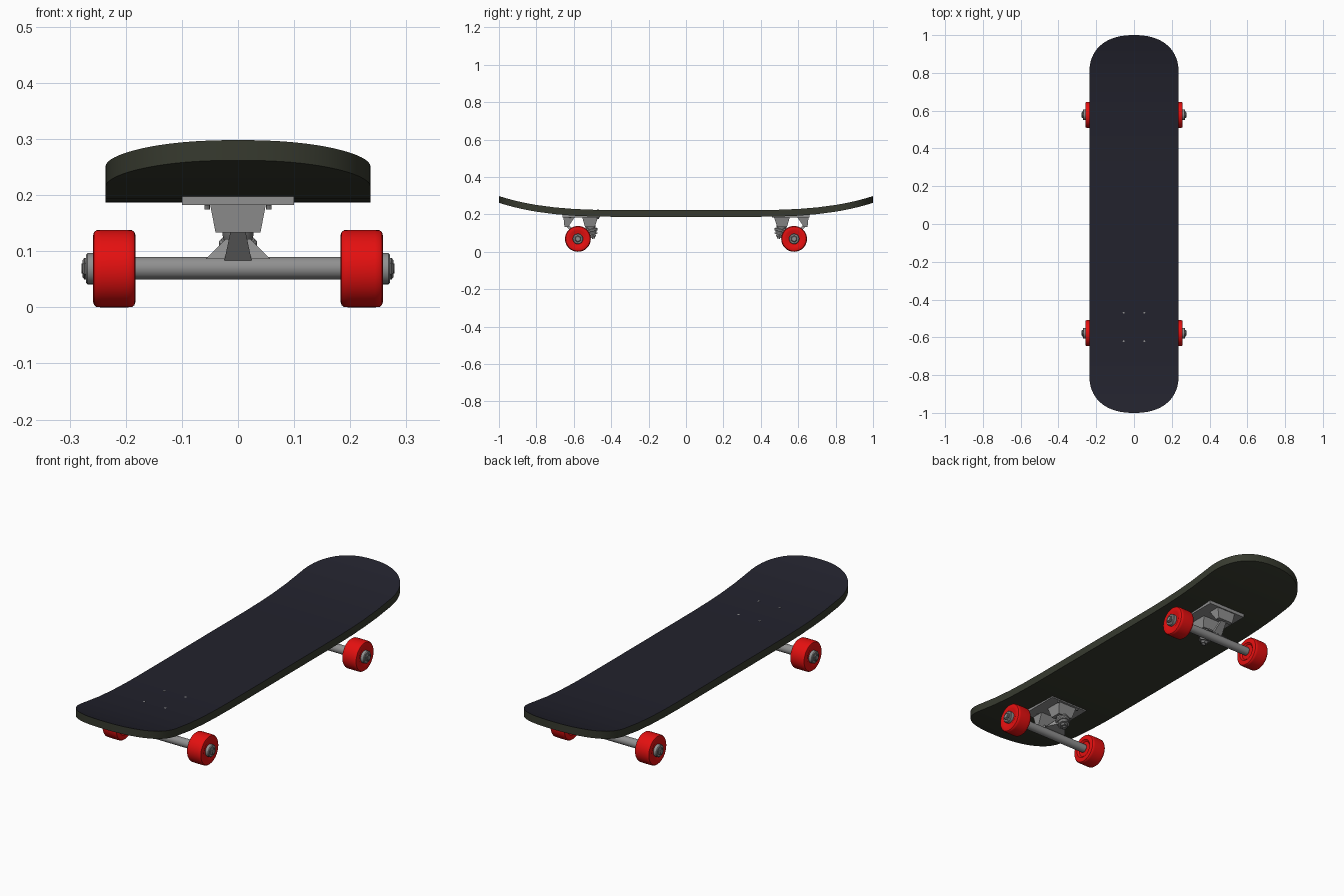
import bpy, bmesh, math
from mathutils import Vector

if "Cube" in bpy.data.objects:
    bpy.data.objects.remove(bpy.data.objects["Cube"])


def material(name, rgb):
    m = bpy.data.materials.new(name)
    m.diffuse_color = (*rgb, 1)
    m.use_nodes = True
    m.node_tree.nodes["Principled BSDF"].inputs["Base Color"].default_value = m.diffuse_color
    return m


GRIP = material("grip dark blue", (0.016, 0.016, 0.026))
WOOD = material("dark olive wood", (0.038, 0.042, 0.028))
RED = material("red urethane", (0.78, 0.005, 0.005))
METAL = material("grey metal", (0.28, 0.28, 0.28))
STEEL = material("dark steel", (0.17, 0.17, 0.17))


def finish(name, bm, mats, smooth=None):
    bmesh.ops.recalc_face_normals(bm, faces=bm.faces)
    me = bpy.data.meshes.new(name)
    bm.to_mesh(me)
    bm.free()
    for m in mats:
        me.materials.append(m)
    ob = bpy.data.objects.new(name, me)
    bpy.context.collection.objects.link(ob)
    if smooth:
        bpy.ops.object.select_all(action='DESELECT')
        ob.select_set(True)
        bpy.context.view_layer.objects.active = ob
        bpy.ops.object.shade_smooth_by_angle(angle=math.radians(smooth))
    return ob


def lathe(name, profile, origin, axis, mat, sides=32, smooth=35):
    """Spin (distance along axis, radius) points around an axis, capping the ends."""
    rot = Vector((0, 0, 1)).rotation_difference(Vector(axis))
    bm = bmesh.new()
    rings = []
    for h, r in profile:
        rings.append([bm.verts.new(Vector(origin) + rot @ Vector(
            (r * math.cos(math.tau * i / sides), r * math.sin(math.tau * i / sides), h)))
            for i in range(sides)])
    for a, b in zip(rings, rings[1:]):
        for i in range(sides):
            k = (i + 1) % sides
            bm.faces.new((a[i], a[k], b[k], b[i]))
    bm.faces.new(rings[0])
    bm.faces.new(rings[-1])
    return finish(name, bm, [mat], smooth)


def hull(name, points, mat):
    bm = bmesh.new()
    for p in points:
        bm.verts.new(p)
    bmesh.ops.convex_hull(bm, input=bm.verts)
    bmesh.ops.dissolve_limit(bm, angle_limit=0.01, verts=bm.verts, edges=bm.edges)
    return finish(name, bm, [mat])


def deck_z(y):
    return 0.223 + 0.075 * max(0, (abs(y) - 0.3) / 0.7) ** 3


# Deck: flat across, kicked up at both ends, rounded outline
half = [(0.236, 0.1 * i) for i in range(9)]
for i in range(1, 25):
    a = math.radians(88.5) * i / 24
    half.append((0.236 * math.cos(a) ** (2 / 2.3), 0.8 + 0.2 * math.sin(a) ** (2 / 2.3)))
rows = [(w, -y) for w, y in reversed(half[1:])] + half
bm = bmesh.new()
loops = []
for w, y in rows:
    z = deck_z(y)
    loops.append([bm.verts.new(p) for p in (
        (-w, y, z), (w, y, z), (w, y, z - 0.036), (-w, y, z - 0.036))])
for a, b in zip(loops, loops[1:]):
    for i in range(4):
        k = (i + 1) % 4
        f = bm.faces.new((a[i], a[k], b[k], b[i]))
        f.material_index = 0 if i == 0 else 1
for end in (loops[0], loops[-1]):
    bm.faces.new(end).material_index = 1
finish("deck", bm, [GRIP, WOOD], 40)

for label, s in (("front", -1), ("back", 1)):
    def box(x0, ya, yb, za, x1, yc, yd, zb):
        """Corners of a tapered block: upper rectangle, then lower rectangle."""
        return ([(sx * x0, s * y, za) for sx in (-1, 1) for y in (ya, yb)] +
                [(sx * x1, s * y, zb) for sx in (-1, 1) for y in (yc, yd)])

    # Baseplate with kingpin block (inboard) and pivot block (outboard)
    hull(label + "_baseplate", box(0.1, 0.46, 0.66, 0.198, 0.1, 0.46, 0.66, 0.182), METAL)
    hull(label + "_kingpin_block", box(0.05, 0.47, 0.555, 0.185, 0.038, 0.488, 0.54, 0.133), METAL)
    hull(label + "_pivot_block", box(0.05, 0.595, 0.655, 0.185, 0.04, 0.63, 0.65, 0.133), METAL)

    # Hanger: body around the axle tapering to the kingpin ring, and pivot nose
    hull(label + "_hanger_body",
         box(0.022, 0.515, 0.56, 0.122, 0.058, 0.558, 0.596, 0.086) +
         [(sx * 0.022, s * 0.515, 0.095) for sx in (-1, 1)], METAL)
    hull(label + "_pivot_nose",
         box(0.012, 0.625, 0.645, 0.142, 0.025, 0.565, 0.59, 0.08), METAL)
    lathe(label + "_hanger_axle", [(-0.185, 0.02), (0.185, 0.02)],
          (0, s * 0.578, 0.07), (1, 0, 0), METAL)

    # Kingpin leaning inboard: bushing, washer, ring, lower bushing, nut
    pin = (0, -s * 0.28, -1)
    top = (0, s * 0.513, 0.14)
    lathe(label + "_bushing", [(0, 0.025), (0.01, 0.028), (0.022, 0.025)], top, pin, STEEL)
    lathe(label + "_hanger_ring", [(0.02, 0.03), (0.024, 0.034), (0.032, 0.034), (0.036, 0.03)],
          top, pin, METAL)
    lathe(label + "_lower_bushing", [(0.035, 0.026), (0.048, 0.022)], top, pin, STEEL)
    lathe(label + "_kingpin_washer", [(0.047, 0.027), (0.051, 0.027)], top, pin, METAL)
    lathe(label + "_kingpin_nut", [(0.05, 0.018), (0.064, 0.018)], top, pin, STEEL, 6, None)
    lathe(label + "_kingpin_tip", [(0.06, 0.009), (0.072, 0.009)], top, pin, STEEL, 12)

    # Wheels, bearings and axle nuts
    for side, sx in (("left", -1), ("right", 1)):
        o = (0, s * 0.578, 0.069)
        ax = (sx, 0, 0)
        n = label + "_" + side
        lathe(n + "_wheel",
              [(0.19, 0.026), (0.19, 0.036), (0.183, 0.044), (0.183, 0.06), (0.1845, 0.065),
               (0.189, 0.0685), (0.197, 0.069), (0.244, 0.069), (0.252, 0.0685),
               (0.2565, 0.065), (0.258, 0.06), (0.258, 0.044), (0.254, 0.036),
               (0.254, 0.026)], o, ax, RED, 40)
        lathe(n + "_bearing", [(0.252, 0.028), (0.268, 0.028), (0.271, 0.025)], o, ax, METAL, 24)
        lathe(n + "_axle_nut", [(0.268, 0.019), (0.274, 0.019), (0.277, 0.015)], o, ax, STEEL, 6, None)
        lathe(n + "_axle_tip", [(0.27, 0.009), (0.279, 0.009)], o, ax, METAL, 12)

# Mounting bolts that just show through the grip at the front truck
for i, (x, y) in enumerate([(sx * 0.055, y) for sx in (-1, 1) for y in (-0.47, -0.62)]):
    lathe("mounting_bolt_%d" % (i + 1), [(-0.05, 0.005), (0.001, 0.005)],
          (x, y, deck_z(y)), (0, 0, 1), METAL, 8)
